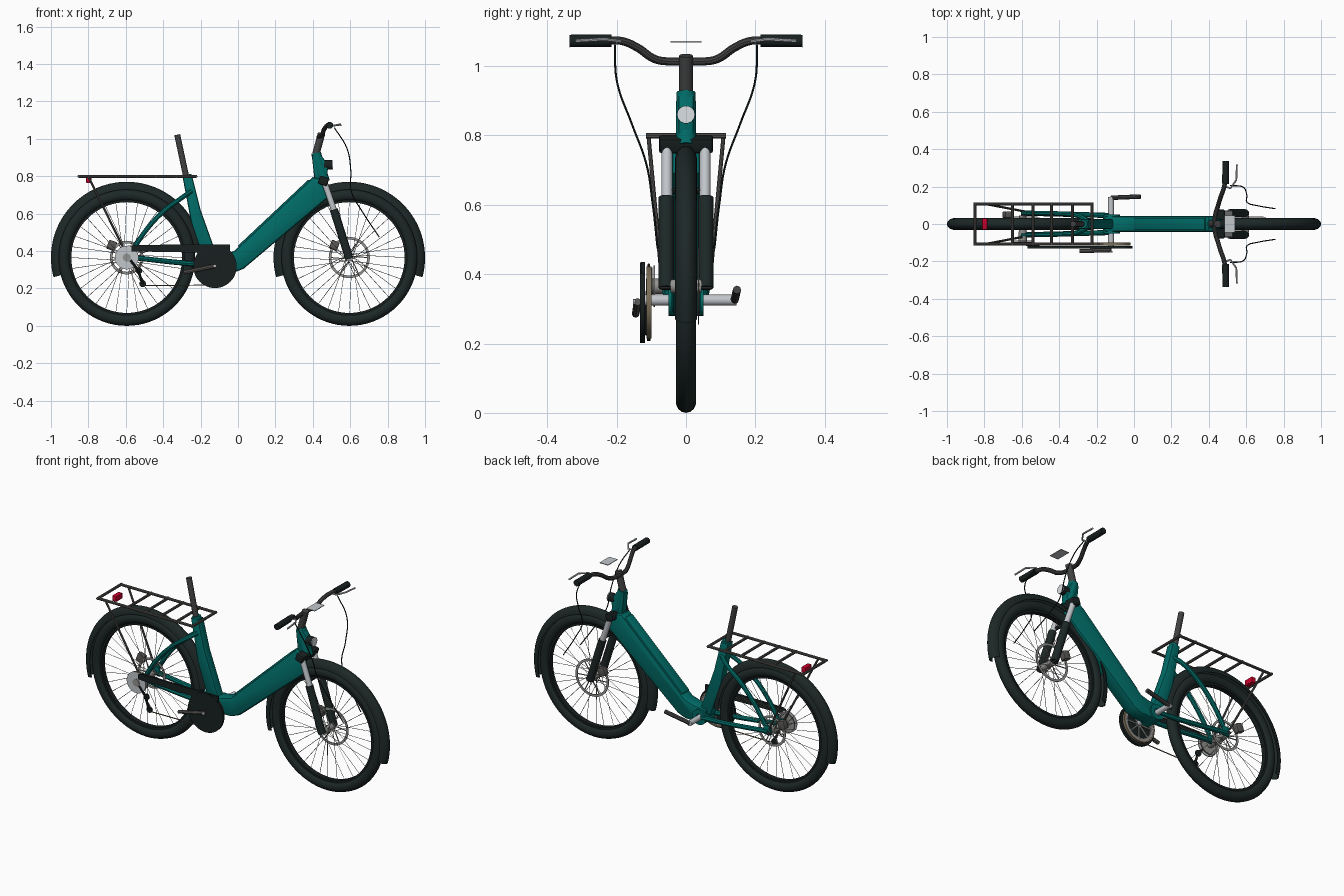
import bpy, bmesh
from math import sin, cos, pi, radians
from mathutils import Matrix

if "Cube" in bpy.data.objects:
    bpy.data.objects.remove(bpy.data.objects["Cube"])


def material(name, *rgb):
    m = bpy.data.materials.new(name)
    m.use_nodes = True
    m.diffuse_color = (*rgb, 1)
    m.node_tree.nodes["Principled BSDF"].inputs["Base Color"].default_value = (*rgb, 1)
    return m


TEAL = material("teal paint", 0, .148, .135)
RUBBER = material("black rubber", .012, .021, .02)
BLACK = material("black plastic", .009, .014, .014)
GREY = material("dark grey metal", .052, .054, .053)
RACK = material("warm grey metal", .1, .096, .09)
STEEL = material("brushed steel", .29, .29, .28)
SILVER = material("silver", .54, .57, .6)
WHITE = material("white lens", .72, .75, .77)
RED = material("red lens", .6, 0, .025)
BROWN = material("chain brown", .2, .16, .1)

HUB_X, HUB_Z = .595, .365


def finish(ob, mat):
    ob.data.materials.clear()
    ob.data.materials.append(mat)
    bpy.ops.object.select_all(action='DESELECT')
    ob.select_set(True)
    bpy.context.view_layer.objects.active = ob
    bpy.ops.object.shade_smooth_by_angle(angle=radians(35))
    return ob


def from_bmesh(name, bm, mat):
    bmesh.ops.recalc_face_normals(bm, faces=bm.faces[:])
    me = bpy.data.meshes.new(name)
    bm.to_mesh(me)
    bm.free()
    ob = bpy.data.objects.new(name, me)
    bpy.context.collection.objects.link(ob)
    return finish(ob, mat)


def tube(name, paths, r, mat, curved=False, radii=None, sides=2):
    """Round rods along one or more paths, as one mesh."""
    cu = bpy.data.curves.new(name, 'CURVE')
    cu.dimensions = '3D'
    cu.bevel_depth, cu.bevel_resolution = r, sides
    cu.use_fill_caps = True
    cu.resolution_u = 6
    for path in paths:
        sp = cu.splines.new('BEZIER' if curved else 'POLY')
        pts = sp.bezier_points if curved else sp.points
        pts.add(len(path) - 1)
        for i, (p, co) in enumerate(zip(pts, path)):
            if curved:
                p.co = co
                p.handle_left_type = p.handle_right_type = 'AUTO'
            else:
                p.co = (*co, 1)
            if radii:
                p.radius = radii[i]
    ob = bpy.data.objects.new(name, cu)
    bpy.context.collection.objects.link(ob)
    bpy.ops.object.select_all(action='DESELECT')
    ob.select_set(True)
    bpy.context.view_layer.objects.active = ob
    bpy.ops.object.convert(target='MESH')
    return finish(bpy.context.view_layer.objects.active, mat)


def both(path):
    """The path and its mirror image across the bike."""
    return [path, [(x, -y, z) for x, y, z in path]]


def lathe(name, profile, x, z, mat, start=0, end=360, steps=64):
    """Spin a closed (radius, y) profile about a crosswise axis at x, z."""
    bm = bmesh.new()
    vs = [bm.verts.new((r, y, 0)) for r, y in profile]
    face = bm.faces.new(vs)
    bmesh.ops.rotate(bm, verts=vs, matrix=Matrix.Rotation(radians(-start), 3, 'Y'))
    if end - start >= 360:
        edges = face.edges[:]
        bm.faces.remove(face)
        geom = bm.verts[:] + edges
    else:
        geom = bm.verts[:] + bm.edges[:] + [face]
    bmesh.ops.spin(bm, geom=geom, axis=(0, -1, 0), cent=(0, 0, 0),
                   angle=radians(end - start), steps=steps, use_duplicate=False)
    bmesh.ops.remove_doubles(bm, verts=bm.verts[:], dist=.0002)
    bmesh.ops.translate(bm, verts=bm.verts[:], vec=(x, 0, z))
    return from_bmesh(name, bm, mat)


def ring(name, r0, r1, y0, y1, x, z, mat, steps=48):
    return lathe(name, [(r0, y0), (r1, y0), (r1, y1), (r0, y1)], x, z, mat, steps=steps)


def box(name, centre, size, mat, tilt=0, bevel=0):
    bm = bmesh.new()
    bmesh.ops.create_cube(bm, size=1)
    bmesh.ops.scale(bm, vec=size, verts=bm.verts[:])
    if bevel:
        bmesh.ops.bevel(bm, geom=bm.edges[:], offset=bevel, segments=2, affect='EDGES', profile=.5)
    bmesh.ops.transform(bm, matrix=Matrix.Translation(centre) @ Matrix.Rotation(radians(tilt), 4, 'Y'),
                        verts=bm.verts[:])
    return from_bmesh(name, bm, mat)


def plate(name, outline, y0, y1, mat, bevel=0):
    """Extrude an (x, z) outline across the bike."""
    bm = bmesh.new()
    face = bm.faces.new([bm.verts.new((x, y0, z)) for x, z in outline])
    ext = bmesh.ops.extrude_face_region(bm, geom=[face])
    bmesh.ops.translate(bm, verts=[v for v in ext["geom"] if isinstance(v, bmesh.types.BMVert)],
                        vec=(0, y1 - y0, 0))
    if bevel:
        rims = [e for e in bm.edges if abs(e.verts[0].co.y - e.verts[1].co.y) < .001]
        bmesh.ops.bevel(bm, geom=rims, offset=bevel, segments=2, affect='EDGES', profile=.5)
    return from_bmesh(name, bm, mat)


def polar(x, z, r, a):
    return x + r * cos(a), z + r * sin(a)


# Wheels, mudguards, discs and brakes
for side, x, disc in (("front", HUB_X, .11), ("rear", -HUB_X, .09)):
    arc = [2 * pi * i / 14 for i in range(14)]
    lathe(side + "_tyre", [(.334 + .031 * cos(a), .029 * sin(a)) for a in arc], x, HUB_Z, RUBBER, steps=72)
    ring(side + "_rim", .296, .315, -.015, .015, x, HUB_Z, BLACK, 72)
    half = [radians(-90 + 18 * i) for i in range(11)]
    shell = [(.363 + .042 * cos(a), .032 * sin(a)) for a in half]
    shell += [(.363 + .038 * cos(a), .028 * sin(a)) for a in reversed(half)]
    lathe(side + "_mudguard", shell, x, HUB_Z, RUBBER, -15 if side == "front" else 4, 195, 56)
    ring(side + "_hub", .004, .02, -.045, .045, x, HUB_Z, STEEL, 20)
    spokes = []
    for i in range(32):
        a, s = 2 * pi * i / 32, (1 if i % 2 else -1)
        lead = .75 * (1 if i % 4 < 2 else -1)
        (hx, hz), (rx, rz) = polar(x, HUB_Z, .022, a + lead), polar(x, HUB_Z, .3, a)
        spokes.append([(hx, s * .026, hz), (rx, s * .004, rz)])
    tube(side + "_spokes", spokes, .0014, STEEL, sides=0)
    ring(side + "_brake_disc", disc - .014, disc, .035, .038, x, HUB_Z, STEEL)
    arms = []
    for i in range(6):
        (ax, az), (bx, bz) = polar(x, HUB_Z, .015, i * pi / 3 + .5), polar(x, HUB_Z, disc - .012, i * pi / 3)
        arms.append([(ax, .0365, az), (bx, .0365, bz)])
    tube(side + "_disc_arms", arms, .003, STEEL, sides=1)
    box(side + "_brake_caliper", (x - .08, .05, .43), (.045, .035, .05), RACK, 20, .006)
    tube(side + "_axle", [[(x, -.075, HUB_Z), (x, .075, HUB_Z)]], .009, GREY)

# Main frame: low down tube flowing into the crank shell
plate("down_tube", [(.40, .795), (.45, .785), (.487, .69), (.03, .305), (-.02, .285), (-.10, .282),
                    (-.16, .30), (-.16, .37), (-.07, .385), (-.02, .40)], -.042, .042, TEAL, .016)
box("battery_cover", (.198, 0, .594), (.52, .066, .03), TEAL, -43.2, .006)
lathe("crank_shell", [(.02, -.05), (.045, -.05), (.045, .05), (.02, .05)], -.12, .325, TEAL, steps=28)
plate("seat_tube", [(-.297, .80), (-.245, .80), (-.20, .62), (-.10, .34), (-.18, .34), (-.25, .55)],
      -.028, .028, TEAL, .012)
tube("seat_post", [[(-.265, 0, .74), (-.325, 0, 1.022)]], .016, GREY, sides=4)
tube("seat_clamp", [[(-.268, 0, .785), (-.273, 0, .808)]], .024, TEAL, sides=4)
tube("seat_stays", both([(-.25, .02, .72), (-.30, .045, .685), (-.40, .055, .61), (-.50, .058, .50),
                         (-.565, .058, .40)]), .013, TEAL, True)
tube("chain_stays", both([(-.12, .045, .325), (-.28, .05, .335), (-.585, .058, .368)]), .014, TEAL, True)
for s in (1, -1):
    box("rear_dropout", (-.58, s * .058, .375), (.05, .012, .055), TEAL, 0, .004)

# Head tube, stem and headlamp
tube("head_tube", [[(.418, 0, .925), (.425, 0, .89), (.463, 0, .77)]], .03, TEAL, radii=[.9, .95, 1], sides=5)
plate("head_gusset", [(.395, .91), (.44, .92), (.482, .86), (.475, .76), (.41, .77)], -.022, .022, TEAL, .008)
tube("stem", [[(.417, 0, .92), (.447, 0, 1.03)]], .02, GREY, sides=4)
tube("headlamp", [[(.46, 0, .86), (.503, 0, .86)]], .026, BLACK, sides=5)
tube("headlamp_lens", [[(.502, 0, .86), (.507, 0, .86)]], .0255, WHITE, sides=5)

# Suspension fork
box("fork_crown", (.457, 0, .775), (.05, .156, .045), BLACK, 18, .008)
tube("fork_stanchions", both([(.46, .055, .775), (.525, .055, .585)]), .016, SILVER, sides=4)
tube("fork_lowers", both([(.512, .057, .622), (.595, .057, .36)]), .022, RUBBER, sides=4)
tube("fork_brace", [[(.53, -.055, .60), (.50, -.05, .64), (.50, .05, .64), (.53, .055, .60)]], .01, RUBBER)

# Handlebar, grips, levers, cables and display
bar = [(.435, .05, 1.013), (.447, .09, 1.02), (.462, .14, 1.053), (.478, .185, 1.072), (.49, .23, 1.073)]
mirror_bar = [(x, -y, z) for x, y, z in reversed(bar)]
tube("handlebar", [mirror_bar + [(.432, 0, 1.013)] + bar], .012, GREY, True, sides=3)
tube("grips", both([(.489, .215, 1.073), (.491, .336, 1.072)]), .018, BLACK, sides=4)
tube("brake_levers", both([(.49, .20, 1.068), (.515, .19, 1.071), (.547, .235, 1.077), (.55, .318, 1.072)]),
     .005, SILVER)
tube("brake_cables", both([(.515, .205, 1.06), (.582, .198, .95), (.603, .155, .83), (.605, .115, .72),
                           (.665, .097, .61), (.755, .082, .475)]), .003, BLACK, True)
box("display", (.512, 0, 1.07), (.055, .09, .004), SILVER)

# Luggage rack and rear lamp
rails = both([(-.85, .108, .799), (-.225, .108, .799)])
rails += [[(x, -.115, .799), (x, .115, .799)] for x in (-.85, -.65, -.54, -.44, -.33, -.225)]
tube("rack_rails", rails, .008, RACK, sides=3)
tube("rack_struts", both([(-.80, .108, .797), (-.60, .07, .39)]), .006, RACK, sides=3)
box("rear_lamp", (-.798, 0, .78), (.028, .06, .034), RED, 0, .004)

# Drivetrain: guard, chainring, cranks, chain and rear sprockets
CX, CZ = -.123, .318
ring("guard_disc", .003, .116, -.132, -.118, CX, CZ, BLACK, 48)
plate("guard_arm", [(-.57, .398), (-.57, .425), (-.55, .433), (-.042, .435), (-.042, .34), (-.20, .34),
                    (-.22, .392)], -.13, -.118, BLACK)
ring("chainring", .08, .098, -.112, -.102, CX, CZ, STEEL)
ring("chain_on_ring", .096, .104, -.114, -.10, CX, CZ, BROWN)
arms = []
for i in range(8):
    x, z = polar(CX, CZ, .088, i * pi / 4)
    arms.append([(CX, -.106, CZ), (x, -.106, z)])
tube("chainring_arms", arms, .006, STEEL, sides=1)
tube("crank_axle", [[(CX, -.125, .325), (CX, .145, .325)]], .016, SILVER, sides=4)
tube("right_crank", [[(CX, -.14, .32), (-.29, -.145, .285)]], .011, RACK)
tube("crank_bolt", [[(CX, -.145, .32), (CX, -.153, .32)]], .008, SILVER)
tube("left_crank", [[(CX, .14, .325), (.035, .147, .355)]], .012, GREY)
for r, y, mat in ((.063, -.112, SILVER), (.054, -.102, GREY), (.06, -.094, STEEL)):
    ring("sprocket", .02, r, y, y + .005, -HUB_X, HUB_Z, mat, 32)
tube("sprocket_hub", [[(-HUB_X, -.116, HUB_Z), (-HUB_X, -.04, HUB_Z)]], .022, STEEL, sides=4)
tube("chain", [[(CX, -.107, CZ + .10), (-.59, -.107, .428)],
               [(CX, -.107, CZ - .10), (-.51, -.107, .215)],
               [(-.50, -.107, .235), (-.56, -.107, .32)]], .003, BROWN, sides=1)
tube("derailleur_arm", [[(-.575, -.11, .35), (-.535, -.112, .30), (-.51, -.112, .225)]], .007, BLACK)
for x, z in ((-.51, .225), (-.53, .295)):
    ring("pulley", .003, .018, -.112, -.102, x, z, BLACK, 20)
